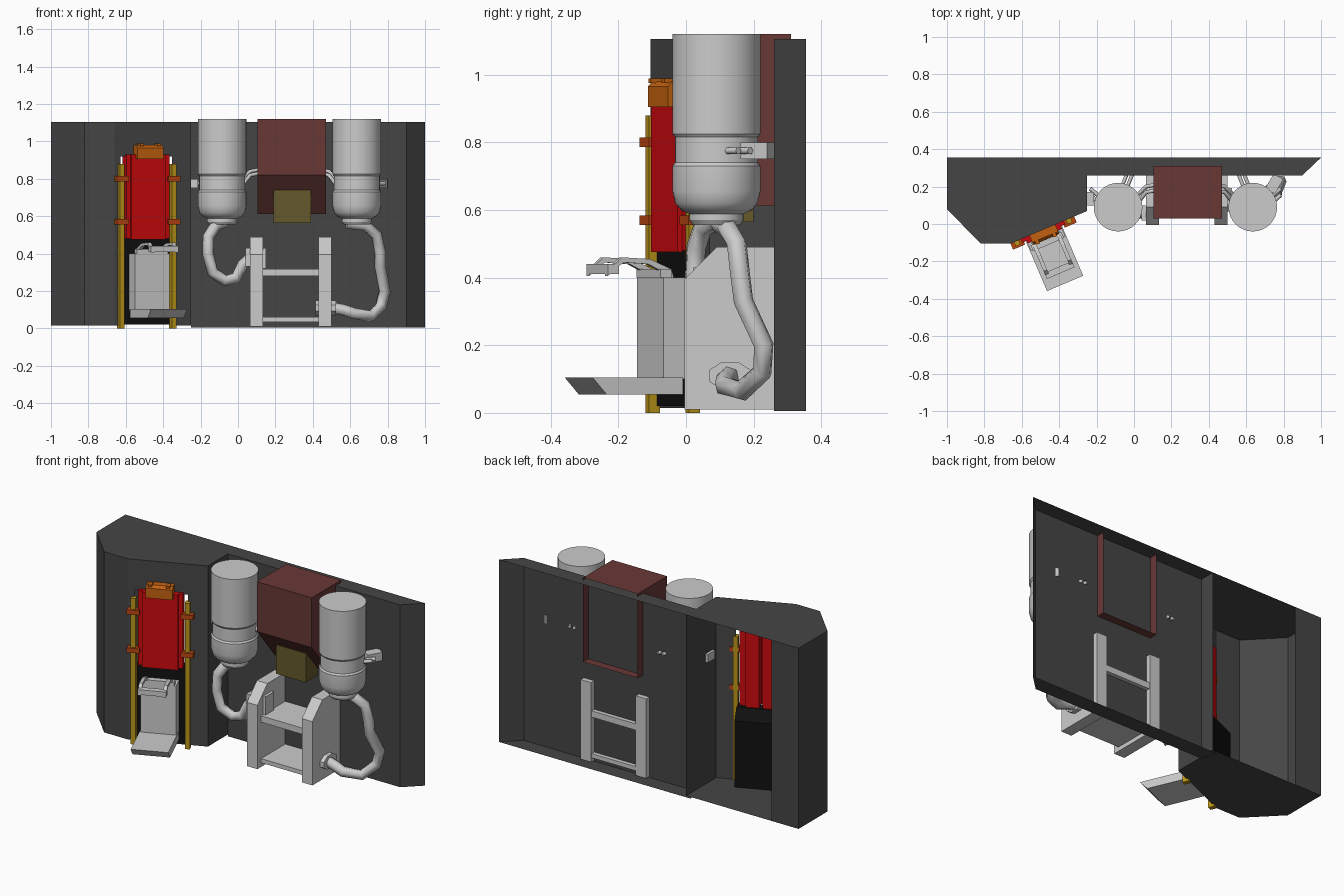
import bpy, bmesh, math
from mathutils import Matrix, Vector

if "Cube" in bpy.data.objects:
    bpy.data.objects.remove(bpy.data.objects["Cube"])

def mat(name, c):
    m = bpy.data.materials.new(name)
    m.diffuse_color = (*c, 1)
    m.use_nodes = True
    m.node_tree.nodes["Principled BSDF"].inputs["Base Color"].default_value = m.diffuse_color
    return m

DARK = mat("dark_wall", (.06, .06, .06))
RED = mat("red", (.6, .003, .004))
ORANGE = mat("orange", (.55, .12, .005))
YELLOW = mat("yellow", (.5, .3, .01))
BLACK = mat("black", (.005, .005, .005))
BROWN = mat("brown", (.14, .04, .037))
OLIVE = mat("olive", (.13, .1, .025))
RUST = mat("rust", (.5, .06, .005))
I = Matrix.Identity(4)

def mesh(name, verts, faces, m=None, M=I, fix=True):
    me = bpy.data.meshes.new(name)
    me.from_pydata([M @ Vector(v) for v in verts], [], faces)
    if fix:
        bm = bmesh.new()
        bm.from_mesh(me)
        bmesh.ops.remove_doubles(bm, verts=bm.verts, dist=1e-5)
        bmesh.ops.recalc_face_normals(bm, faces=bm.faces)
        bm.to_mesh(me)
        bm.free()
    ob = bpy.data.objects.new(name, me)
    bpy.context.collection.objects.link(ob)
    if m:
        me.materials.append(m)
    return ob

def prism(name, x0, x1, prof, m=None, M=I):
    # (y, z) profile extruded along x
    n = len(prof)
    v = [(x, y, z) for x in (x0, x1) for y, z in prof]
    f = [list(range(n)), list(range(n, 2 * n))]
    f += [(i, (i + 1) % n, (i + 1) % n + n, i + n) for i in range(n)]
    return mesh(name, v, f, m, M)

def box(name, x, y, z, m=None, M=I):
    return prism(name, x[0], x[1], [(y[0], z[0]), (y[1], z[0]), (y[1], z[1]), (y[0], z[1])], m, M)

def shell(name, path, z0, z1, caps, skip=()):
    # open-backed wall: vertical panels along a plan path, plus floor and roof
    n = len(path)
    v = [(x, y, z) for z in (z0, z1) for x, y in path]
    f = [(i, i + 1, i + 1 + n, i + n) for i in range(n - 1) if i not in skip]
    f += [tuple(c + o for c in caps) for o in (0, n)]
    return mesh(name, v, f, DARK)

def tube(name, pts, r, res=1):
    cu = bpy.data.curves.new(name, 'CURVE')
    cu.dimensions = '3D'
    cu.bevel_depth, cu.bevel_resolution, cu.use_fill_caps = r, res, True
    sp = cu.splines.new('POLY')
    sp.points.add(len(pts) - 1)
    for p, c in zip(sp.points, pts):
        p.co = (*c, 1)
    ob = bpy.data.objects.new(name, cu)
    bpy.context.collection.objects.link(ob)
    return ob

# wall shells
shell("right_wall", [(-.28, .355), (-.25, .26), (.9, .26), (1, .355)], .005, 1.105, (0, 1, 2, 3), (0,))
shell("left_bay", [(-.82, .355), (-1, .355), (-1, .08), (-.82, -.105), (-.66, -.105), (-.25, .07), (-.25, .355)],
      .015, 1.105, range(7), (4,))

# slanted bay front with an opening for the seat unit
S = Matrix.Translation((-.49, -.0324, 0)) @ Matrix.Rotation(math.atan2(.175, .41), 4, 'Z')
ul, ur, zb, zt = -.1848, .261, .015, 1.105
mesh("bay_front",
     [(u, 0, z) for u0, u1, a, b in ((ul, -.15, zb, zt), (.15, ur, zb, zt), (-.15, .15, .92, zt))
      for u, z in ((u0, a), (u1, a), (u1, b), (u0, b))],
     [(0, 1, 2, 3), (4, 5, 6, 7), (8, 9, 10, 11)], DARK, S)

# seat unit: rails, clamps and red back
for s in (-1, 1):
    def span(a, b):
        return sorted((s * a, s * b))
    box("rail", span(.137, .165), (-.025, .01), (0, .88), YELLOW, S)
    for z in (.57, .80):
        box("rail_clamp", span(.115, .185), (-.035, .005), (z - .014, z + .014), RUST, S)
    box("red_side", span(.085, .125), (-.02, .03), (.48, .93), RED, S)
    box("red_back_half", span(.01, .085), (-.02, .05), (.48, .93), RED, S)
    box("cap_tab", span(.04, .06), (-.06, -.02), (.975, .988), ORANGE, S)
    # restraint arm
    prism("restraint_arm", *span(.06, .08),
          [(-.045, .36), (-.06, .41), (-.12, .44), (-.2, .445), (-.25, .405), (-.25, .42),
           (-.205, .46), (-.115, .455), (-.045, .425), (-.03, .37)], None, S)
box("red_front", (-.1, .1), (-.035, -.018), (.475, .93), RED, S)
prism("orange_cap", -.075, .075, [(-.055, .905), (-.055, .965), (-.04, .98), (.02, .98), (.02, .905)], ORANGE, S)
prism("black_recess", -.135, .135, [(0, .02), (.11, .02), (.11, .42), (.06, .48), (0, .48)], BLACK, S)
box("seat_back", (-.1, .1), (-.08, -.001), (.1, .4), None, S)
prism("foot_plate", -.105, .105, [(-.02, .055), (-.265, .055), (-.31, .105), (-.02, .105)], None, S)
box("restraint_bar", (-.08, .08), (-.25, -.215), (.41, .44), None, S)
box("restraint_hinge", (-.09, .09), (-.085, -.05), (.4, .425), None, S)

# tanks
PROF = [(0, 1.12), (.13, 1.12), (.13, .825), (.123, .815), (.123, .74), (.13, .73), (.13, .655),
        (.122, .62), (.105, .6), (.08, .588), (.08, .57), (.07, .555), (0, .555)]
N = 32
for cx in (-.085, .635):
    v = [(cx + r * math.cos(2 * math.pi * i / N), .09 + r * math.sin(2 * math.pi * i / N), z)
         for r, z in PROF for i in range(N)]
    f = [(j * N + i, j * N + (i + 1) % N, (j + 1) * N + (i + 1) % N, (j + 1) * N + i)
         for j in range(1, len(PROF) - 2) for i in range(N)]
    f += [list(range(N, 2 * N)), list(range((len(PROF) - 2) * N, (len(PROF) - 1) * N))]
    tank = mesh("tank", v, f)
    bm = bmesh.new()
    bm.from_mesh(tank.data)
    bmesh.ops.delete(bm, geom=[p for p in bm.verts if not p.link_faces], context='VERTS')
    bm.to_mesh(tank.data)
    bm.free()
    bpy.context.view_layer.objects.active = tank
    tank.select_set(True)
    bpy.ops.object.shade_smooth_by_angle(angle=math.radians(30))
    tank.select_set(False)
    # paired pipes from tank to the walls and centre box
    d = 1 if cx < 0 else -1
    for k in (0, 1):
        tube("link_pipe", [(cx + d * .11, .12 + .04 * k, .77 + .03 * k), (cx + d * .15, .17 + .03 * k, .82 + .02 * k),
                           (cx + d * .2, .18 + .03 * k, .83 + .02 * k)], .011)
        tube("wall_pipe", [(cx + d * (.02 + .03 * k), .2, .78), (cx + d * (.05 + .03 * k), .275, .78)], .01)
        tube("outer_pipe", [(cx - d * .11, .12 + .035 * k, .775), (cx - d * .15, .155 + .035 * k, .775)], .011)
box("left_tank_clip", (-.265, -.215), (.1, .17), (.75, .8))
box("right_tank_clip", (-.045, .045), (-.03, .03), (.75, .8), None,
    Matrix.Translation((.75, .215, 0)) @ Matrix.Rotation(math.radians(60), 4, 'Z'))

# centre hopper and olive outlet
prism("hopper", .105, .47, [(.03, 1.12), (.03, .82), (.2, .612), (.31, .612), (.31, 1.12)], BROWN)
# wall panel is seen inside the hopper from behind
bm = bmesh.new()
bm.from_mesh(bpy.data.objects["hopper"].data)
bmesh.ops.delete(bm, geom=[f for f in bm.faces if f.calc_center_median().y > .305], context='FACES')
bm.to_mesh(bpy.data.objects["hopper"].data)
bm.free()
box("outlet", (.19, .39), (.09, .2), (.565, .74), OLIVE)

# lower stand
for x0, x1 in ((.063, .133), (.43, .5)):
    prism("stand_side", x0, x1, [(-.005, .01), (-.005, .395), (.09, .49), (.29, .49), (.29, .01)])
for z0, z1 in ((.28, .318), (.035, .06)):
    box("stand_shelf", (.13, .435), (.03, .285), (z0, z1))
box("stand_block", (.13, .15), (.05, .13), (.32, .43))
box("left_port", (.04, .066), (.02, .1), (.33, .43))
prism("right_port", .415, .525, [(.13 + .067 * math.cos(math.pi * (i + .5) / 4),
                                 .11 + .043 * math.sin(math.pi * (i + .5) / 4)) for i in range(8)])

# hoses
tube("left_hose", [(-.07, .09, .57), (-.12, .05, .55), (-.158, .03, .49), (-.16, .025, .4), (-.135, .03, .3),
                   (-.07, .05, .255), (-.01, .06, .27), (.025, .06, .34), (.06, .06, .37)], .031)
tube("right_hose", [(.58, .1, .56), (.68, .12, .55), (.74, .15, .5), (.76, .16, .41), (.76, .17, .33), (.785, .23, .2),
                    (.765, .225, .12), (.71, .165, .065), (.62, .115, .08), (.56, .12, .1), (.5, .13, .11)], .031)
